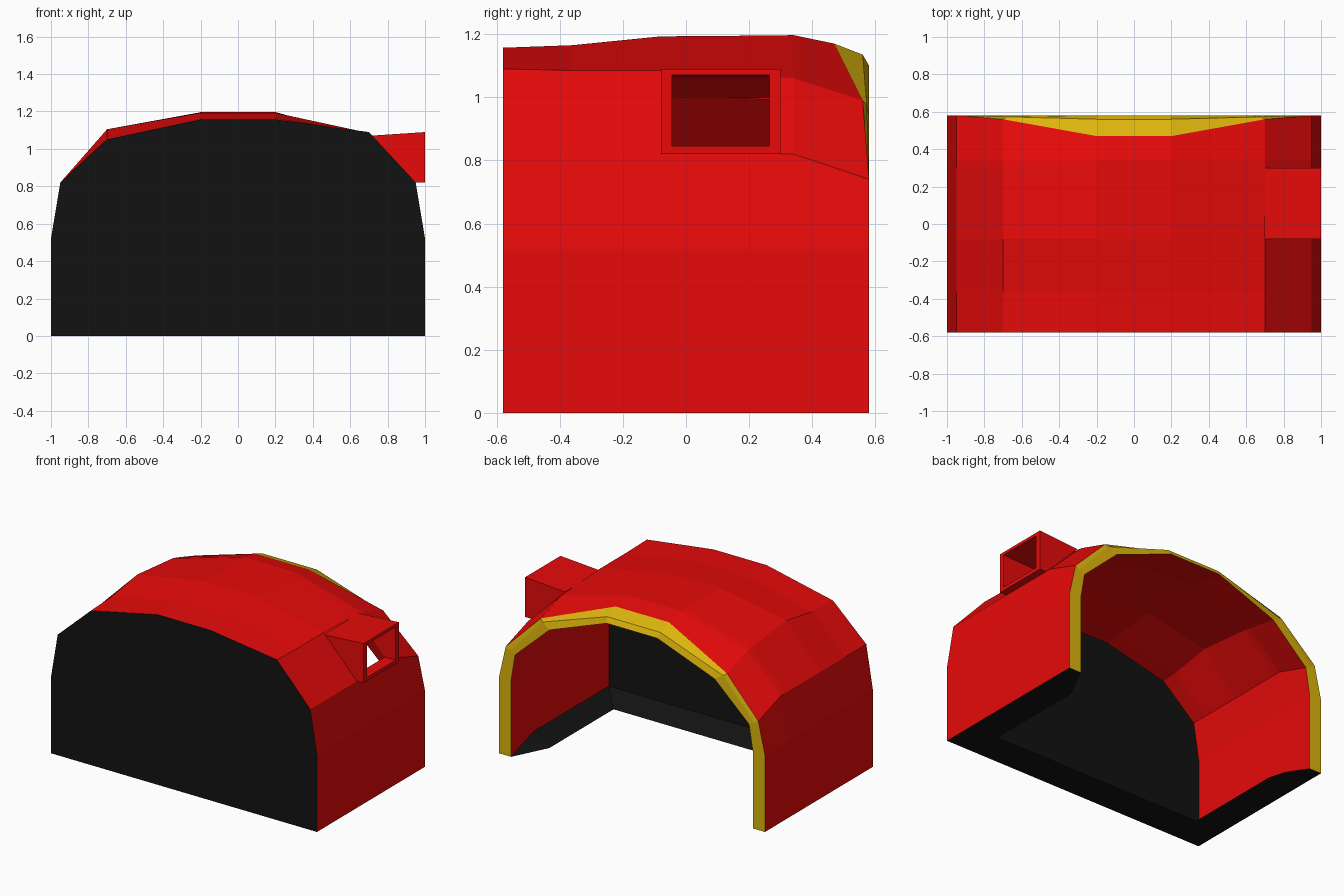
import bpy

if "Cube" in bpy.data.objects:
    bpy.data.objects.remove(bpy.data.objects["Cube"])


def material(name, color):
    m = bpy.data.materials.new(name)
    m.diffuse_color = color
    m.use_nodes = True
    m.node_tree.nodes["Principled BSDF"].inputs["Base Color"].default_value = m.diffuse_color
    return m


RED = material("red", (0.8, 0.003, 0.003, 1))
BLACK = material("black", (0.006, 0.006, 0.006, 1))
YELLOW = material("yellow", (0.72, 0.46, 0.004, 1))


def build(name, mat, pieces):
    """One flat-shaded object out of (verts, faces) pieces."""
    verts, faces = [], []
    for v, f in pieces:
        n = len(verts)
        verts += v
        faces += [tuple(i + n for i in face) for face in f]
    me = bpy.data.meshes.new(name)
    me.from_pydata(verts, [], faces)
    me.materials.append(mat)
    ob = bpy.data.objects.new(name, me)
    bpy.context.collection.objects.link(ob)
    return ob


def skin(rows, flip=False, skip=(), closed=False):
    """Quads between successive rows of equally many points."""
    n = len(rows[0])
    verts = [p for r in rows for p in r]
    faces = []
    for s in range(len(rows) - 1):
        for i in range(n if closed else n - 1):
            if (s, i) in skip:
                continue
            j = (i + 1) % n
            f = (s * n + i, s * n + j, (s + 1) * n + j, (s + 1) * n + i)
            faces.append(f[::-1] if flip else f)
    return verts, faces


def cap(row, flip=False):
    f = tuple(range(len(row)))
    return list(row), [f[::-1] if flip else f]


def arch(ys, low, left, right, top, xs=(1, 0.95, 0.7, 0.2), floor=0.0):
    """Arch section; ys gives y for wall, low corner, shoulder, crown."""
    w, l, s, t = xs
    a, b, c, d = ys
    return [(-w, a, floor), (-w, a, 0.52), (-l, b, low), (-s, c, left), (-t, d, top),
            (t, d, top), (s, c, right), (l, b, low), (w, a, 0.52), (w, a, floor)]


# Stations along y: y, low corner z, left shoulder z, right shoulder z, crown z
stations = [(-0.58, 0.82, 1.05, 1.09, 1.157), (-0.36, 0.82, 1.06, 1.085, 1.165),
            (-0.08, 0.82, 1.105, 1.085, 1.193), (0.30, 0.82, 1.07, 1.065, 1.196),
            (0.34, 0.82, 1.06, 1.06, 1.197)]
INNER_X = (0.91, 0.87, 0.63, 0.18)
outer = [arch((y,) * 4, *z) for y, *z in stations]
outer.append(arch((0.58, 0.58, 0.56, 0.47), 0.74, 0.99, 0.99, 1.17))
inner = [arch((max(y, -0.47),) * 4, l - 0.05, a - 0.075, b - 0.075, t - 0.08, INNER_X, 0.08)
         for y, l, a, b, t in stations]
inner.append(arch((0.58,) * 4, 0.70, 0.94, 0.94, 1.10, (0.91, 0.88, 0.62, 0.19)))
inner[-1][0], inner[-1][-1] = (-0.91, 0.58, 0), (0.91, 0.58, 0)

# Red canopy: outer and inner skin, open where the side duct passes
build("canopy", RED, [skin(outer, skip={(2, 6)}), skin(inner, True, {(2, 6)})])

# Yellow rim around the rear opening
mid = arch((0.58, 0.58, 0.573, 0.56), 0.72, 0.975, 0.975, 1.135, (0.955, 0.92, 0.68, 0.2))
build("rear_rim", YELLOW, [skin([outer[-1], mid, inner[-1]])])

# Black front wall
build("front_wall", BLACK, [cap(outer[0], True), cap(inner[0])])


# Black floor lip, U-shaped, sloping up to the walls
def u_path(x_end, x, y_front, z):
    half = [(x_end, 0.58, 0), (x, 0.34, z), (x, y_front, z)]
    return [(-a, b, c) for a, b, c in half] + half[::-1]


lip = [u_path(1, 1, -0.58, 0), u_path(0.91, 0.79, -0.35, 0), u_path(0.91, 0.91, -0.47, 0.08)]
build("floor_lip", BLACK, [skin(lip, True)])


# Side duct: square tube from the sloping panel out to a framed opening
def ring(y0, y1, bottom, top):
    (xb, zb), (xt, zt) = bottom, top
    return [(xb, y0, zb), (xb, y1, zb), (xt, y1, zt), (xt, y0, zt)]


duct = [ring(-0.08, 0.30, (0.948, 0.82), (0.70, 1.07)),
        ring(-0.08, 0.30, (1, 0.82), (1, 1.09)),
        ring(-0.045, 0.265, (1, 0.845), (1, 1.07)),
        ring(-0.045, 0.265, (0.92, 0.845), (0.71, 1.06)),
        ring(-0.08, 0.30, (0.87, 0.77), (0.63, 1.0))]
build("side_duct", RED, [skin(duct, closed=True)])
